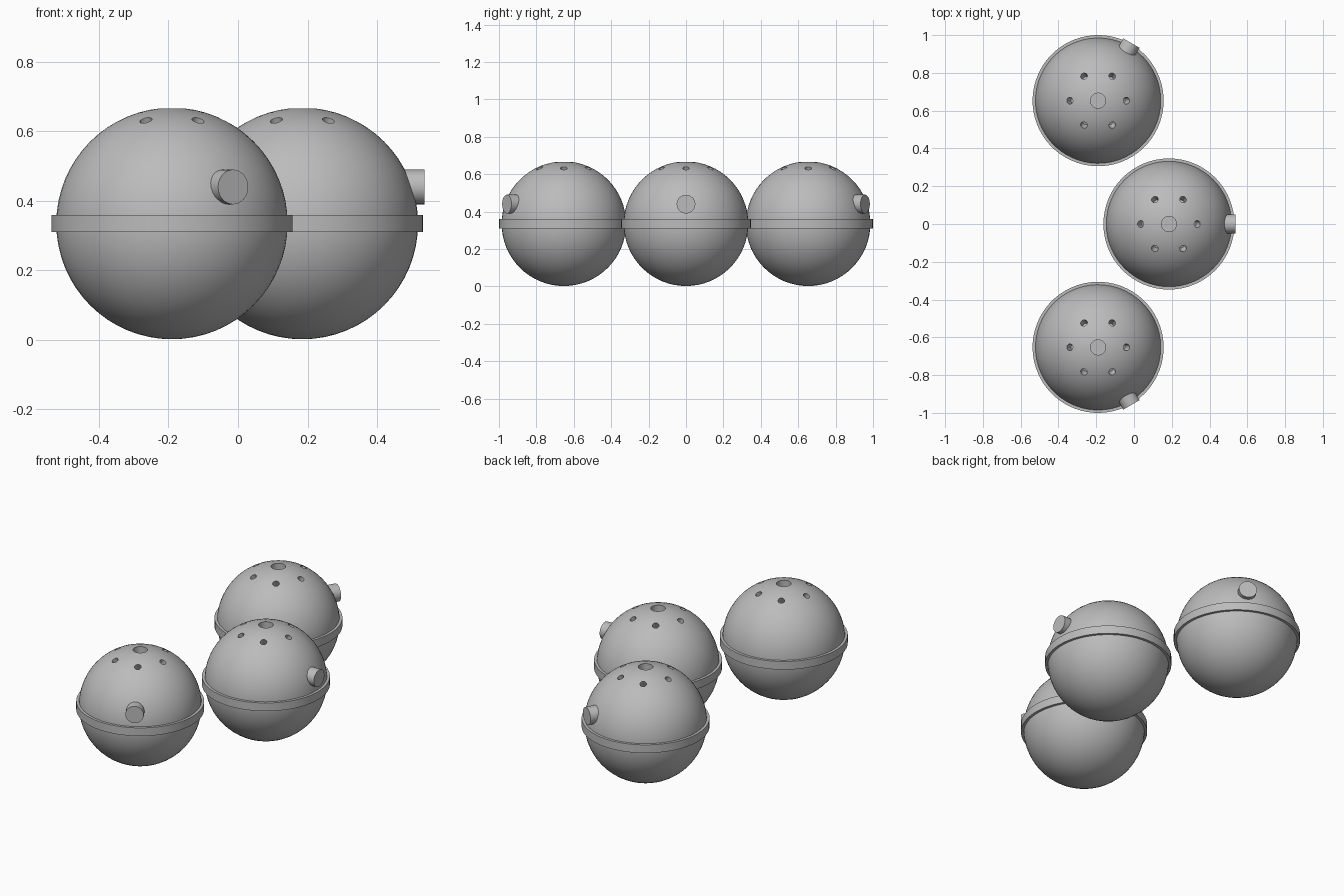
import bpy
from math import cos, sin, radians, pi
from mathutils import Vector

cube = bpy.data.objects.get("Cube")
if cube:
    bpy.data.objects.remove(cube, do_unlink=True)

R = 0.333        # ball radius
HOLE_DEPTH = 0.05

grey = bpy.data.materials.new("grey")
grey.use_nodes = True
colour = (0.5, 0.5, 0.5, 1)
grey.diffuse_color = colour
grey.node_tree.nodes["Principled BSDF"].inputs["Base Color"].default_value = colour


def cylinder(name, radius, depth, axis, centre, sides=32):
    bpy.ops.mesh.primitive_cylinder_add(vertices=sides, radius=radius, depth=depth, location=centre)
    ob = bpy.context.object
    ob.name = name
    ob.rotation_euler = Vector(axis).to_track_quat("Z", "Y").to_euler()
    return ob


def cut(target, tool):
    mod = target.modifiers.new("cut", "BOOLEAN")
    mod.operation = "DIFFERENCE"
    mod.solver = "EXACT"
    mod.object = tool
    tool.hide_render = True
    bpy.context.view_layer.objects.active = target
    bpy.ops.object.modifier_apply(modifier=mod.name)
    bpy.data.objects.remove(tool, do_unlink=True)


def smooth(ob):
    bpy.ops.object.select_all(action="DESELECT")
    ob.select_set(True)
    bpy.context.view_layer.objects.active = ob
    bpy.ops.object.shade_smooth_by_angle(angle=radians(30))


def drill(target, radius, axis):
    # blind hole along the surface normal
    length = HOLE_DEPTH * 2
    cut(target, cylinder("hole_cutter", radius, length, axis, axis * R))


# Ball with one large and six small holes around its top
bpy.ops.mesh.primitive_uv_sphere_add(segments=64, ring_count=32, radius=R)
ball = bpy.context.object
ball.name = "ball"
drill(ball, 0.04, Vector((0, 0, 1)))
tilt = radians(26.8)
for i in range(6):
    a = i * pi / 3
    drill(ball, 0.018, Vector((sin(tilt) * cos(a), sin(tilt) * sin(a), cos(tilt))))

# Equator band
band = cylinder("band", 0.347, 0.049, (0, 0, 1), (0, 0, 0), 64)
cut(band, cylinder("band_cutter", 0.322, 0.2, (0, 0, 1), (0, 0, 0), 64))

# Side button
button = cylinder("button", 0.05, 0.07, (1, 0, 0), (0.317, 0, 0.105))

parts = [ball, band, button]
for part in parts:
    part.data.materials.clear()
    part.data.materials.append(grey)
    smooth(part)

# Three assembled balls, each with its button turned outwards
places = [("front", -0.19, -0.653, -60), ("middle", 0.185, 0, 0), ("back", -0.19, 0.653, 60)]
for label, x, y, turn in places:
    root = bpy.data.objects.new(label + "_unit", None)
    bpy.context.collection.objects.link(root)
    root.location = (x, y, 0.335)
    root.rotation_euler.z = radians(turn)
    for part in parts:
        copy = part.copy()
        copy.name = label + "_" + part.name.split(".")[0]
        bpy.context.collection.objects.link(copy)
        copy.parent = root
for part in parts:
    bpy.data.objects.remove(part, do_unlink=True)
